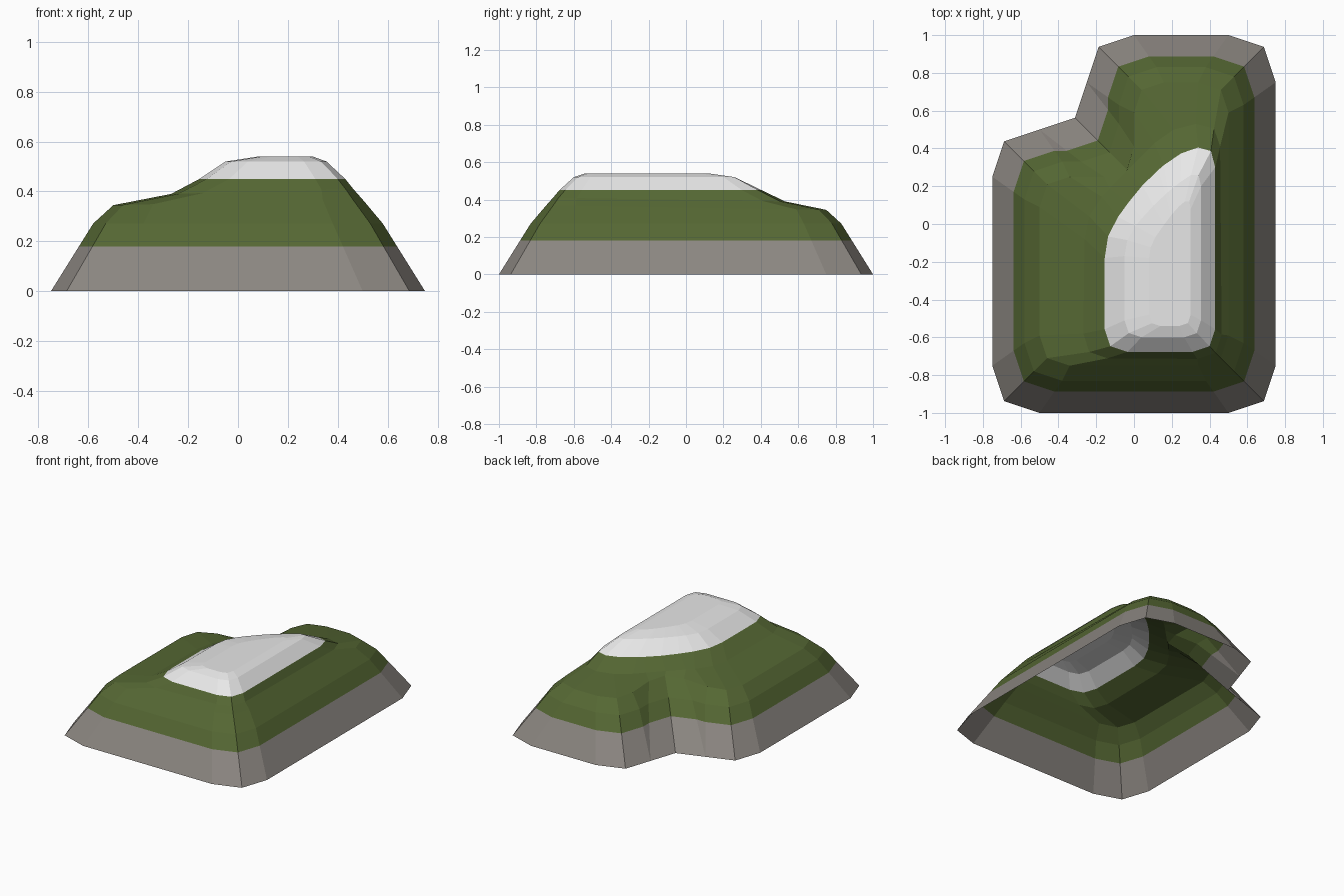
import bpy, bmesh
from mathutils import Vector

if "Cube" in bpy.data.objects:
    bpy.data.objects.remove(bpy.data.objects["Cube"])


def material(name, rgb):
    m = bpy.data.materials.new(name)
    m.diffuse_color = (*rgb, 1)
    m.use_nodes = True
    m.node_tree.nodes["Principled BSDF"].inputs["Base Color"].default_value = m.diffuse_color
    return m


def rounded(corners, reach):
    """Clip every cage corner into three points, as one smoothing step would."""
    pts = []
    for i, c in enumerate(corners):
        p, n = corners[i - 1], corners[(i + 1) % len(corners)]
        to_p = (p - c) * min(reach / (p - c).length, 0.5)
        to_n = (n - c) * min(reach / (n - c).length, 0.5)
        pts += [c + to_p, c + (to_p + to_n) / 4, c + to_n]
    return pts


def l_shape(d, heights):
    """L-shaped cage inset by d: front left, front right, back right, back left, notch, left."""
    l, r, f, b = -0.75 + d, 0.75 - d, -1 + d, 1 - d
    xy = [(l, f), (r, f), (r, b), (-0.25 + d, b), (-0.25 + d, 0.5 - d), (l, 0.5 - d)]
    return [Vector((x, y, z)) for (x, y), z in zip(xy, heights)]


def level(z, xy):
    return [Vector((x, y, z)) for x, y in xy]


# contour rings from the ground up to the summit
shelf = [(-.27, -.71, .39), (.465, -.715, .41), (.455, .54, .39),
         (.2, .52, .39), (-.04, .28, .395), (-.26, .05, .39)]
rings = [
    rounded(l_shape(0, [0] * 6), 0.25),
    rounded(l_shape(0.17, [0.272] * 6), 0.2),
    rounded(l_shape(0.25, [.345, .37, .345, .345, .37, .345]), 0.16),
    rounded([Vector(p) for p in shelf], 0.13),
    rounded(level(0.45, [(-.155, -.677), (.43, -.677), (.43, .42),
                         (.25, .39), (.04, .21), (-.155, -.06)]), 0.12),
    rounded(level(0.52, [(-.05, -.6), (.355, -.6), (.355, .29),
                         (.25, .23), (.1, .1), (-.05, -.08)]), 0.09),
    rounded(level(0.54, [(.08, -.54), (.3, -.54), (.3, .14),
                         (.24, .1), (.16, 0), (.08, -.12)]), 0.06),
]

# skin the rings, open underneath
bm = bmesh.new()
loops = [[bm.verts.new(p) for p in ring] for ring in rings]
for lo, hi in zip(loops, loops[1:]):
    for i in range(len(lo)):
        j = (i + 1) % len(lo)
        bm.faces.new((lo[i], lo[j], hi[j], hi[i]))
bm.faces.new(loops[-1])
bmesh.ops.remove_doubles(bm, verts=bm.verts, dist=0.002)

# cut along the rock line and the snow line, then colour by height
ROCK, SNOW = 0.18, 0.45
for z in (ROCK, SNOW):
    bmesh.ops.bisect_plane(bm, geom=bm.verts[:] + bm.edges[:] + bm.faces[:],
                           plane_co=(0, 0, z), plane_no=(0, 0, 1), dist=1e-4)
for f in bm.faces:
    z = f.calc_center_median().z
    f.material_index = 0 if z < ROCK else 1 if z < SNOW else 2

me = bpy.data.meshes.new("hill")
bm.to_mesh(me)
bm.free()
for m in (material("rock grey", (0.26, 0.24, 0.22)),
          material("grass green", (0.09, 0.135, 0.033)),
          material("snow white", (0.8, 0.8, 0.8))):
    me.materials.append(m)
bpy.context.collection.objects.link(bpy.data.objects.new("hill", me))
